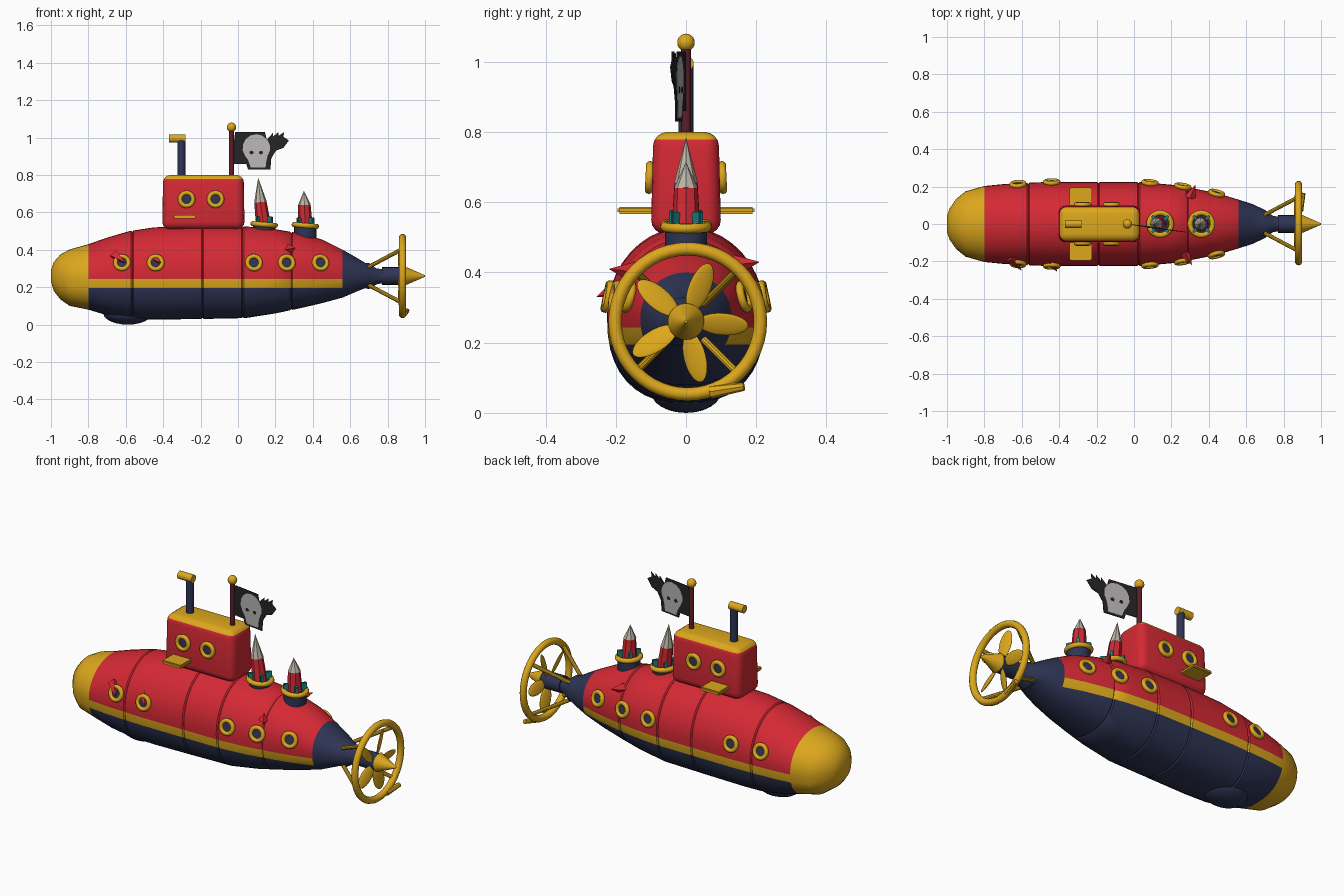
import bpy, bmesh, math
from mathutils import Vector, Matrix

if "Cube" in bpy.data.objects:
    bpy.data.objects.remove(bpy.data.objects["Cube"])


def colour(name, r, g, b):
    m = bpy.data.materials.new(name)
    m.use_nodes = True
    m.diffuse_color = (r, g, b, 1)
    bsdf = m.node_tree.nodes["Principled BSDF"]
    bsdf.inputs["Base Color"].default_value = (r, g, b, 1)
    return m


RED = colour("red paint", 0.66, 0.022, 0.034)
GOLD = colour("golden yellow", 0.72, 0.39, 0.012)
NAVY = colour("navy blue", 0.028, 0.035, 0.09)
BLACK = colour("flag black", 0.018, 0.018, 0.018)
BONE = colour("pale grey", 0.5, 0.47, 0.47)
MAROON = colour("dark maroon", 0.12, 0.012, 0.022)
STEEL = colour("warm grey", 0.5, 0.46, 0.38)
TEAL = colour("teal", 0.012, 0.22, 0.22)


def finish(ob, name, mats, smooth=35):
    ob.name = ob.data.name = name
    for m in mats:
        ob.data.materials.append(m)
    bpy.ops.object.select_all(action='DESELECT')
    ob.select_set(True)
    bpy.context.view_layer.objects.active = ob
    if smooth:
        bpy.ops.object.shade_smooth_by_angle(angle=math.radians(smooth))
    return ob


def from_bmesh(bm, name, mats, smooth=35):
    bmesh.ops.recalc_face_normals(bm, faces=bm.faces)
    me = bpy.data.meshes.new(name)
    bm.to_mesh(me)
    bm.free()
    ob = bpy.data.objects.new(name, me)
    bpy.context.collection.objects.link(ob)
    return finish(ob, name, mats, smooth)


def slice_at(bm, co, no):
    bmesh.ops.bisect_plane(bm, geom=bm.verts[:] + bm.edges[:] + bm.faces[:],
                           plane_co=co, plane_no=no)


def rod(name, a, b, r1, mat, r2=None, sides=20, smooth=35):
    a, b = Vector(a), Vector(b)
    bpy.ops.mesh.primitive_cone_add(vertices=sides, radius1=r1, radius2=r1 if r2 is None else r2,
                                    depth=(b - a).length, location=(a + b) / 2,
                                    rotation=(b - a).to_track_quat('Z', 'Y').to_euler())
    return finish(bpy.context.object, name, [mat], smooth)


def ring(name, centre, axis, major, minor, mat, segs=28):
    bpy.ops.mesh.primitive_torus_add(major_radius=major, minor_radius=minor, major_segments=segs,
                                     minor_segments=10, location=centre,
                                     rotation=Vector(axis).to_track_quat('Z', 'Y').to_euler())
    return finish(bpy.context.object, name, [mat], 60)


def ball(name, centre, size, mat):
    bpy.ops.mesh.primitive_uv_sphere_add(segments=20, ring_count=12, location=centre)
    bpy.context.object.scale = size
    return finish(bpy.context.object, name, [mat])


def box(name, centre, size, mat, bevel, turn=0.0):
    bm = bmesh.new()
    bmesh.ops.create_cube(bm, size=1, matrix=Matrix.Diagonal((*size, 1)))
    bmesh.ops.bevel(bm, geom=bm.edges[:], offset=bevel, segments=2, affect='EDGES')
    ob = from_bmesh(bm, name, [mat])
    ob.location, ob.rotation_euler.z = centre, turn
    return ob


def plate(name, outline, thick, mat):
    # upright plate in the xz plane, measured from the flag pole
    bm = bmesh.new()
    f = bm.faces.new([bm.verts.new((x, -thick / 2, z)) for x, z in outline])
    out = bmesh.ops.extrude_face_region(bm, geom=[f])
    bmesh.ops.translate(bm, verts=[v for v in out["geom"] if isinstance(v, bmesh.types.BMVert)],
                        vec=(0, thick, 0))
    ob = from_bmesh(bm, name, [mat], 0)
    ob.location, ob.rotation_euler.z = (-0.035, 0, 0.83), -0.14
    return ob


# hull stations: x, bottom, top, half width
STATIONS = [(-1, .23, .29, .045), (-.985, .18, .335, .085), (-.95, .135, .375, .135), (-.9, .1, .402, .175),
            (-.8, .08, .43, .203), (-.7, .05, .465, .213), (-.58, .03, .5, .22), (-.45, .027, .52, .225),
            (-.2, .03, .53, .225), (.04, .035, .525, .224), (.2, .06, .51, .21), (.32, .085, .49, .19),
            (.45, .115, .455, .163), (.56, .145, .4, .13), (.63, .175, .36, .108), (.68, .195, .33, .085),
            (.7, .19, .33, .075), (.74, .215, .3, .045), (.79, .225, .295, .035)]


def section(x):
    for a, b in zip(STATIONS, STATIONS[1:]):
        if a[0] <= x <= b[0]:
            t = (x - a[0]) / (b[0] - a[0])
            return [p + (q - p) * t for p, q in zip(a, b)][1:]


# narrow grooves between the hull panels
rings = list(STATIONS)
for x in (-.565, -.19, .025, .285):
    for dx, cut in ((-.006, 0), (0, .006), (.006, 0)):
        lo, hi, w = section(x + dx)
        rings.append((x + dx, lo + cut, hi - cut, w - cut))
rings.sort()

# hull: round above, fuller below, with bands cut at the paint borders
bm = bmesh.new()
SIDES = 40
loops = []
for x, lo, hi, w in rings:
    loop = []
    for i in range(SIDES):
        c, s = math.cos(math.tau * i / SIDES), math.sin(math.tau * i / SIDES)
        power = 1 if s >= 0 else 2 / 2.4
        loop.append(bm.verts.new((x, w * math.copysign(abs(c) ** power, c),
                                  (lo + hi) / 2 + (hi - lo) / 2 * math.copysign(abs(s) ** power, s))))
    loops.append(loop)
for a, b in zip(loops, loops[1:]):
    for i in range(SIDES):
        j = (i + 1) % SIDES
        bm.faces.new((a[i], a[j], b[j], b[i]))
bm.faces.new(loops[0])
bm.faces.new(loops[-1])
for z in (0.195, 0.243):
    slice_at(bm, (0, 0, z), (0, 0, 1))
for f in bm.faces:
    c = f.calc_center_median()
    if c.x < -0.8:
        f.material_index = 1
    elif c.x > 0.56 or c.z < 0.195:
        f.material_index = 2
    else:
        f.material_index = 1 if c.z < 0.243 else 0
from_bmesh(bm, "hull", [RED, GOLD, NAVY], 40)
ball("keel_bulge", (-.59, 0, .06), (.13, .1, .06), NAVY)

# torn hull panels
for i, (a, b, r) in enumerate((((-.46, -.19, .36), (-.41, -.255, .33), .03), ((-.66, -.18, .37), (-.6, -.25, .33), .03),
                               ((.27, -.15, .4), (.31, -.22, .41), .03), ((.3, .14, .42), (.33, .21, .43), .03))):
    rod(f"torn_panel_{i + 1}", a, b, r, RED, 0, 4, 0)


# portholes
def porthole(name, point, normal):
    n = Vector(normal).normalized()
    p = Vector(point)
    ring(name + "_rim", p + n * 0.006, n, 0.035, 0.012, GOLD)
    rod(name + "_glass", p - n * 0.02, p + n * 0.008, 0.033, NAVY)


for side, label in ((-1, "right"), (1, "left")):
    for i, x in enumerate((-.62, -.44, .085, .26, .44)):
        z = 0.33
        lo, hi, w = section(x)
        mid, h = (lo + hi) / 2, (hi - lo) / 2
        y = w * math.sqrt(1 - ((z - mid) / h) ** 2)
        slope = (section(x - 0.03)[2] - section(x + 0.03)[2]) / 0.06
        porthole(f"{label}_hull_porthole_{i + 1}", (x, side * y, z),
                 (slope, side * y / w, (z - mid) * w / h ** 2))
    for i, x in enumerate((-.275, -.12)):
        porthole(f"{label}_tower_porthole_{i + 1}", (x, side * 0.098, 0.67), (0, side, 0.05))

# conning tower with a yellow roof
bm = bmesh.new()
bmesh.ops.create_cube(bm, size=1, matrix=Matrix.Translation((-.185, 0, .655)) @ Matrix.Diagonal((.44, .2, .29, 1)))
for v in bm.verts:
    if v.co.z > 0.7:
        v.co.y *= 0.93
        v.co.x = -.185 + (v.co.x + .185) * 0.98
bmesh.ops.bevel(bm, geom=bm.edges[:], offset=0.04, segments=4, profile=0.5, affect='EDGES')
slice_at(bm, (0, 0, 0.778), (0, 0, 1))
for f in bm.faces:
    f.material_index = int(f.calc_center_median().z > 0.778)
from_bmesh(bm, "conning_tower", [RED, GOLD], 40)
box("diving_plane", (-.285, 0, .577), (.12, .39, .02), GOLD, 0.005)

# periscope
rod("periscope_tube", (-.303, 0, .78), (-.303, 0, .99), 0.021, NAVY)
rod("periscope_head", (-.37, 0, .995), (-.281, 0, .995), 0.022, GOLD)

# flag pole and torn flag
rod("flag_pole", (-.035, 0, .78), (-.035, 0, 1.04), 0.014, MAROON)
ball("flag_pole_ball", (-.035, 0, 1.055), (.025, .025, .025), GOLD)
plate("flag", [(0, .03), (.02, .2), (.18, .2), (.19, .16), (.225, .195), (.225, .175), (.255, .2), (.255, .18),
               (.285, .2), (.28, .175), (.31, .155), (.28, .115), (.24, .1), (.215, .06), (.21, 0), (.09, 0),
               (.08, .03)], 0.004, BLACK)
skull = [(.135 + .075 * math.cos(a), .115 + .073 * math.sin(a))
         for a in [math.radians(-35 + 25 * i) for i in range(11)]]
plate("flag_skull", skull + [(.09, .05), (.105, .01), (.185, .01), (.19, .05)], 0.007, BONE)
for i, x in enumerate((.108, .16)):
    plate(f"skull_eye_{i + 1}", [(x + .011 * math.cos(math.tau * k / 8), .09 + .01 * math.sin(math.tau * k / 8))
                                 for k in range(8)], 0.0095, BLACK)

# rockets in their launch tubes
for i, (x, base, neck, tip, lean) in enumerate(((.14, .535, .655, .785, -.02), (.36, .53, .64, .715, -.005))):
    n = f"rocket_{i + 1}"
    rod(n + "_tube", (x, 0, .42), (x, 0, base), 0.06, NAVY)
    ring(n + "_tube_rim", (x, 0, base), (0.08, 0, 1), 0.06, 0.014, GOLD)
    rod(n + "_body", (x, 0, .5), (x + lean, 0, neck), 0.042, RED, 0.033, 8, 0)
    rod(n + "_nose", (x + lean, 0, neck), (x + lean * 1.6, 0, tip), 0.034, STEEL, 0, 8, 0)
    for k in range(4):
        a = math.tau * (k + 0.5) / 4
        box(f"{n}_fin_{k + 1}", (x + .045 * math.cos(a), .045 * math.sin(a), base + .015),
            (.035, .016, .055), TEAL, 0.003, a)

# propeller, hub and guard ring
AXIS = 0.26
rod("propeller_shaft", (.77, 0, AXIS), (.9, 0, AXIS), 0.047, NAVY)
rod("propeller_cone", (.89, 0, AXIS), (1, 0, AXIS), 0.052, GOLD, 0.004, 24)
for k in range(5):
    turn = Matrix.Rotation(math.radians(-4 + 72 * k), 4, 'X')
    ob = ball(f"propeller_blade_{k + 1}", (0, 0, 0), (1, 1, 1), GOLD)
    ob.matrix_world = (Matrix.Translation((.87, 0, AXIS)) @ turn @ Matrix.Translation((0, .105, 0))
                       @ Matrix.Rotation(0.4, 4, 'Y') @ Matrix.Diagonal((.008, .073, .034, 1)))
ring("guard_ring", (.88, 0.005, AXIS), (1, 0, 0), 0.207, 0.019, GOLD, 48)
rod("guard_ring_chip", (.885, .07, .06), (.905, .165, .075), 0.02, GOLD, 0.012, 8)
for k in range(4):
    a = math.radians(45 + 90 * k)
    c, s = math.cos(a), math.sin(a)
    rod(f"guard_strut_{k + 1}", (.7, .07 * c, AXIS + .07 * s), (.88, .205 * c, AXIS + .205 * s), 0.011, GOLD, sides=10)
